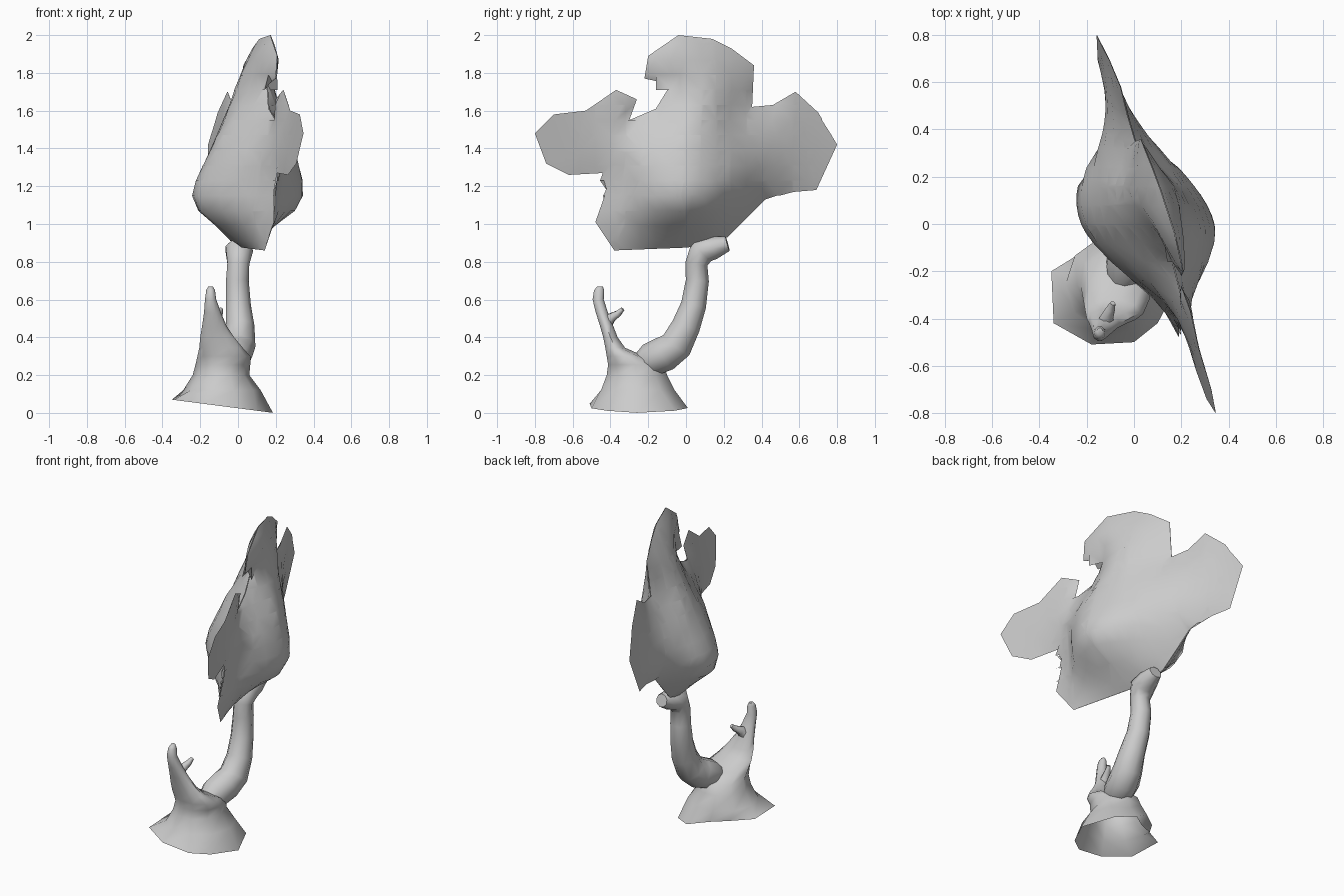
import bpy, bmesh, math
from mathutils import Vector
from mathutils.geometry import intersect_point_line

cube = bpy.data.objects.get("Cube")
if cube:
    bpy.data.objects.remove(cube, do_unlink=True)

grey = bpy.data.materials.new("plain grey")
grey.use_nodes = True
GREY = (0.6, 0.6, 0.6, 1)
grey.diffuse_color = GREY
grey.node_tree.nodes["Principled BSDF"].inputs["Base Color"].default_value = GREY


def finish(bm, name, angle=60):
    mesh = bpy.data.meshes.new(name)
    bm.to_mesh(mesh)
    bm.free()
    mesh.materials.append(grey)
    obj = bpy.data.objects.new(name, mesh)
    bpy.context.collection.objects.link(obj)
    bpy.ops.object.select_all(action="DESELECT")
    obj.select_set(True)
    bpy.context.view_layer.objects.active = obj
    bpy.ops.object.shade_smooth_by_angle(angle=math.radians(angle))
    return obj


def bridge(bm, rings):
    for a, b in zip(rings, rings[1:]):
        n = len(a)
        for i in range(n):
            j = (i + 1) % n
            bm.faces.new((a[i], a[j], b[j], b[i]))


def limb(name, path, sides=9):
    """Tapered tube along (x, y, z, radius) stations."""
    bm = bmesh.new()
    pts = [Vector(p[:3]) for p in path]
    rings = []
    for k, p in enumerate(pts):
        t = (pts[min(k + 1, len(pts) - 1)] - pts[max(k - 1, 0)]).normalized()
        u = Vector((1, 0, 0))
        u = (u - t * u.dot(t)).normalized()
        v = t.cross(u)
        r = path[k][3]
        ring = []
        for i in range(sides):
            a = math.tau * i / sides
            ring.append(bm.verts.new(p + (u * math.cos(a) + v * math.sin(a)) * r))
        rings.append(ring)
    bridge(bm, rings)
    bm.faces.new(rings[-1])
    return finish(bm, name)


# Flared root base, open underneath, rising into a dead spike at the front
foot = [(0.185, -0.26), (0.1, -0.06), (-0.01, 0.01), (-0.12, -0.07), (-0.22, -0.12),
        (-0.35, -0.2), (-0.34, -0.42), (-0.18, -0.51), (0.0, -0.5), (0.1, -0.42)]
bm = bmesh.new()
rings = [[bm.verts.new((x, y, 0.07 - 0.13 * (x + 0.35))) for x, y in foot]]
levels = [(0.12, -0.085, -0.255, 0.205, 0.205), (0.2, -0.09, -0.26, 0.15, 0.168),
          (0.255, -0.08, -0.265, 0.145, 0.155), (0.3, -0.075, -0.32, 0.14, 0.105),
          (0.345, -0.09, -0.375, 0.115, 0.055), (0.4, -0.11, -0.4, 0.09, 0.04),
          (0.46, -0.125, -0.42, 0.065, 0.037), (0.53, -0.135, -0.445, 0.045, 0.034),
          (0.6, -0.145, -0.465, 0.03, 0.031), (0.65, -0.145, -0.46, 0.023, 0.028),
          (0.67, -0.145, -0.455, 0.012, 0.015)]
for z, cx, cy, rx, ry in levels:
    ring = []
    for i in range(len(foot)):
        a = math.tau * i / len(foot)
        ring.append(bm.verts.new((cx + rx * math.cos(a), cy + ry * math.sin(a), z)))
    rings.append(ring)
bridge(bm, rings)
bm.faces.new(rings[-1])
finish(bm, "root_base_and_spike")

limb("spike_prong", [(-0.125, -0.43, 0.46, 0.04), (-0.115, -0.395, 0.505, 0.028),
                     (-0.1, -0.36, 0.525, 0.02), (-0.09, -0.335, 0.55, 0.012)], 6)

# Curved trunk, ending in a broken side stub under the leaves
limb("trunk", [(-0.06, -0.26, 0.25, 0.05), (-0.035, -0.19, 0.28, 0.09), (-0.015, -0.11, 0.315, 0.095),
               (0.005, -0.05, 0.36, 0.088), (0.01, 0.0, 0.46, 0.077), (0.0, 0.04, 0.57, 0.068),
               (-0.005, 0.06, 0.7, 0.062), (0.0, 0.055, 0.79, 0.06), (0.005, 0.085, 0.86, 0.075),
               (0.015, 0.15, 0.875, 0.062), (0.02, 0.22, 0.895, 0.04)])

# Canopy: a leaf outline in (y, z), cut into a grid and puffed to both sides
outline = [(-0.38, 0.86), (-0.48, 1.01), (-0.42, 1.18), (-0.44, 1.27), (-0.62, 1.26), (-0.74, 1.32),
           (-0.8, 1.48), (-0.7, 1.58), (-0.53, 1.6), (-0.37, 1.71), (-0.26, 1.66), (-0.3, 1.55),
           (-0.16, 1.61), (-0.08, 1.74), (-0.22, 1.77), (-0.2, 1.89), (-0.04, 2.0), (0.14, 1.98),
           (0.24, 1.93), (0.36, 1.84), (0.35, 1.62), (0.46, 1.63), (0.58, 1.7), (0.7, 1.59),
           (0.8, 1.42), (0.69, 1.18), (0.57, 1.17), (0.42, 1.13), (0.22, 0.93), (0.12, 0.89), (0.0, 0.875)]
corners = [Vector(p) for p in outline]


def edge_distance(y, z):
    p, best = Vector((y, z)), 1.0
    for a, b in zip(corners, corners[1:] + corners[:1]):
        q, t = intersect_point_line(p, a, b)
        q = a.lerp(b, min(1, max(0, t)))
        best = min(best, (p - q.to_2d()).length)
    return best


def puff(y, z):
    u = (y - 0.02) / (0.48 if y > 0.02 else 0.4)
    v = (z - 1.18) / 0.8 if z > 1.18 else (1.18 - z) / 0.4
    power = 1.25 if z > 1.18 else 2
    swell = math.exp(-1.6 * (u * u + v ** power))
    return 0.285 * swell * min(1, edge_distance(y, z) / 0.2) ** 0.6


def leaf_sheet(name, side):
    bm = bmesh.new()
    face = bm.faces.new([bm.verts.new((0, y, z)) for y, z in outline])
    bmesh.ops.triangulate(bm, faces=[face])
    cuts = [((0, -0.72 + 0.08 * i, 0), (0, 1, 0)) for i in range(19)]
    cuts += [((0, 0, 0.91 + 0.08 * i), (0, 0, 1)) for i in range(14)]
    for co, no in cuts:
        bmesh.ops.bisect_plane(bm, geom=bm.verts[:] + bm.edges[:] + bm.faces[:],
                               dist=0.0001, plane_co=co, plane_no=no)
    # Keep only the grid lines and the outline
    slanted = []
    for e in bm.edges:
        d = e.verts[0].co - e.verts[1].co
        if not e.is_boundary and min(abs(d.y), abs(d.z)) > 0.0005:
            slanted.append(e)
    bmesh.ops.dissolve_edges(bm, edges=slanted, use_verts=False)
    bmesh.ops.remove_doubles(bm, verts=bm.verts[:], dist=0.004)
    for v in bm.verts:
        y, z = v.co.y, v.co.z
        v.co.x = 0.1 - 0.31 * y + 0.12 * (z - 1.5) + side * (puff(y, z) + 0.001)
    bmesh.ops.recalc_face_normals(bm, faces=bm.faces[:])
    if sum(f.normal.x * f.calc_area() for f in bm.faces) * side < 0:
        bmesh.ops.reverse_faces(bm, faces=bm.faces[:])
    finish(bm, name, 75)


leaf_sheet("canopy_left_side", 1)
leaf_sheet("canopy_right_side", -1)
